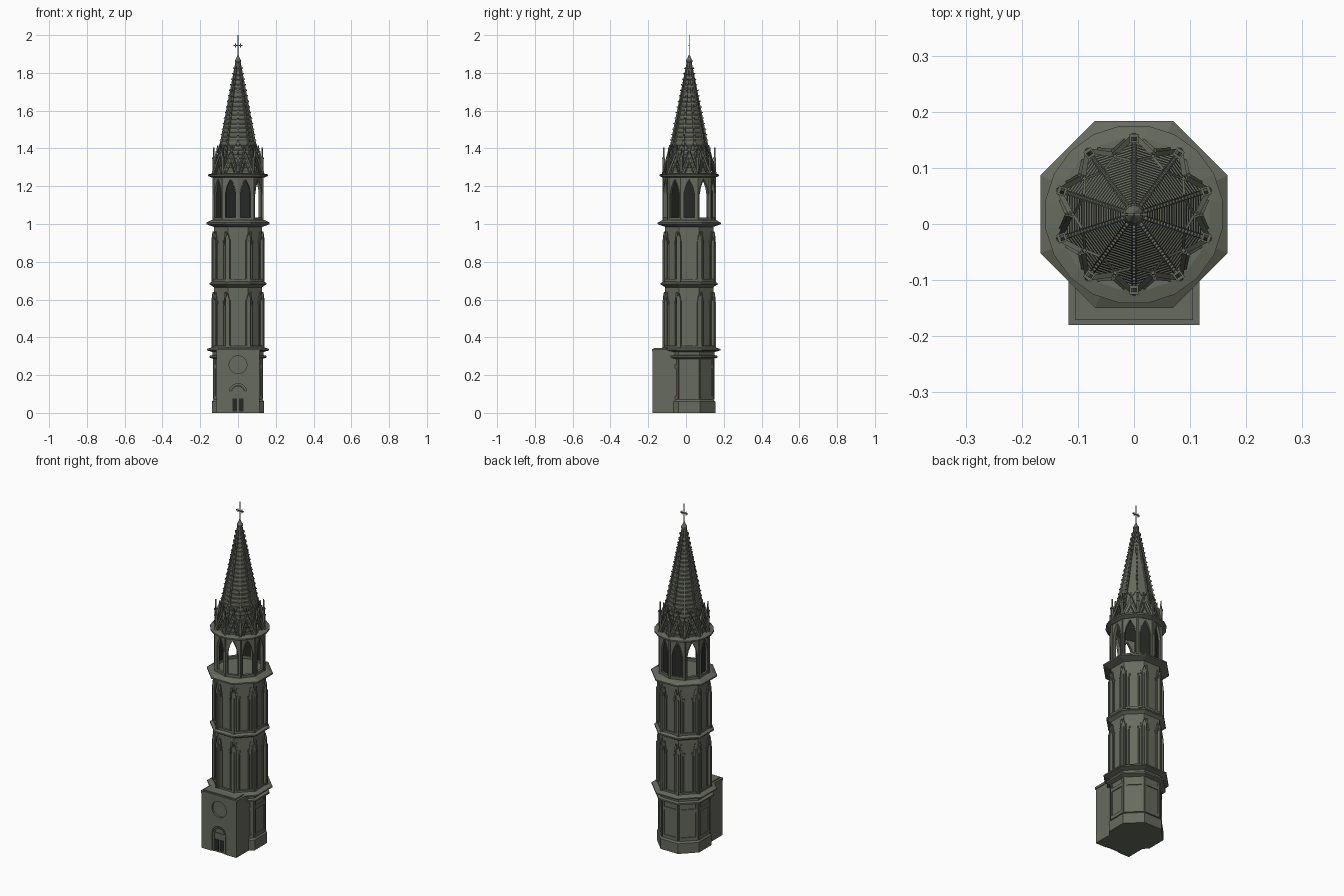
import bpy, bmesh, math
from mathutils import Vector

cube = bpy.data.objects.get("Cube")
if cube:
    bpy.data.objects.remove(cube, do_unlink=True)


def material(name, rgb):
    m = bpy.data.materials.new(name)
    m.use_nodes = True
    m.diffuse_color = (*rgb, 1)
    m.node_tree.nodes["Principled BSDF"].inputs["Base Color"].default_value = (*rgb, 1)
    return m


stone = material("grey_stone", (0.135, 0.145, 0.112))
dark = material("dark_opening", (0.02, 0.022, 0.019))
CY = 0.017                      # tower axis
OCT = [45 * k for k in range(8)]
DEC = [36 * k for k in range(10)]


def finish(name, bm, mat=stone):
    bmesh.ops.recalc_face_normals(bm, faces=bm.faces)
    mesh = bpy.data.meshes.new(name)
    bm.to_mesh(mesh)
    bm.free()
    mesh.materials.append(mat)
    ob = bpy.data.objects.new(name, mesh)
    bpy.context.collection.objects.link(ob)
    return ob


def at(a, r, u, z):
    """Point at radius r on a side facing angle a, shifted sideways by u."""
    c, s = math.cos(math.radians(a)), math.sin(math.radians(a))
    return Vector((r * c - u * s, CY + r * s + u * c, z))


def loft(bm, n, rings):
    """Closed n-sided solid from (apothem, z) rings, flat side towards +x."""
    k = 1 / math.cos(math.pi / n)
    loops = [[bm.verts.new(at(360 * (i + 0.5) / n, r * k, 0, z)) for i in range(n)]
             for r, z in rings]
    for lo, hi in zip(loops, loops[1:]):
        for i in range(n):
            j = (i + 1) % n
            bm.faces.new((lo[i], lo[j], hi[j], hi[i]))
    bm.faces.new(loops[0][::-1])
    bm.faces.new(loops[-1])


def plate(bm, a, r, outline, depth):
    """Upright plate from a (u, z) outline, outer face at r."""
    out = [bm.verts.new(at(a, r, u, z)) for u, z in outline]
    inn = [bm.verts.new(at(a, r - depth, u, z)) for u, z in outline]
    bm.faces.new(out)
    bm.faces.new(inn[::-1])
    n = len(out)
    for i in range(n):
        j = (i + 1) % n
        bm.faces.new((out[j], out[i], inn[i], inn[j]))


def rect(u0, u1, z0, z1):
    return [(u0, z0), (u0, z1), (u1, z1), (u1, z0)]


def bar(bm, p, q, w):
    """Square bar between two points."""
    d = (q - p).normalized()
    side = d.cross(Vector((0, 0, 1)))
    side = side.normalized() if side.length > 0.01 else Vector((1, 0, 0))
    up = side.cross(d)
    ends = [[bm.verts.new(e + side * x * w / 2 + up * y * w / 2)
             for x, y in ((-1, -1), (1, -1), (1, 1), (-1, 1))] for e in (p, q)]
    bm.faces.new(ends[0])
    bm.faces.new(ends[1])
    for i in range(4):
        j = (i + 1) % 4
        bm.faces.new((ends[0][i], ends[0][j], ends[1][j], ends[1][i]))


def arch(w, spring, top, pointed=True, n=8):
    """Arch curve from right to left, half width w."""
    pts = []
    for i in range(2 * n + 1):
        t = i / n - 1
        h = (1 - abs(t)) ** 0.6 if pointed else math.cos(t * math.pi / 2)
        x = -t * w if pointed else -math.sin(t * math.pi / 2) * w
        pts.append((x, spring + (top - spring) * h))
    return pts


def holed(w, z0, z1, base, curve):
    """Wall outline with an arched opening cut from its lower edge."""
    return ([(-w, z0), (-w, z1), (w, z1), (w, z0), (curve[0][0], base)]
            + curve + [(curve[-1][0], base)])


# Octagonal base with plinth and string courses
bm = bmesh.new()
loft(bm, 8, [(0.138, 0), (0.138, 0.06), (0.128, 0.07), (0.128, 0.285), (0.15, 0.293),
             (0.15, 0.302), (0.134, 0.306), (0.134, 0.322), (0.165, 0.331),
             (0.165, 0.338), (0.13, 0.35)])
for a in OCT:
    for u in (-0.05, 0.04):
        plate(bm, a, 0.133, rect(u, u + 0.01, 0.07, 0.285), 0.01)
    for z in (0.07, 0.235):
        plate(bm, a, 0.133, rect(-0.045, 0.045, z, z + 0.02), 0.01)
finish("tower_base", bm)

# Entrance block: core, front wall with door and round window, roof slab
bm = bmesh.new()
F, BACK = CY + 0.177, -90
plate(bm, BACK, F - 0.012, rect(-0.113, 0.113, 0, 0.325), 0.13)
plate(bm, BACK, F, holed(0.113, 0, 0.2, 0, arch(0.045, 0.11, 0.155, False)), 0.013)
plate(bm, BACK, F, holed(0.113, 0.255, 0.325, 0.255, arch(0.047, 0.255, 0.302, False)), 0.013)
lower = [(u, z) for u, z in arch(0.047, 0.255, 0.208, False)]
plate(bm, BACK, F, [(-0.113, 0.255), (-0.113, 0.2), (0.113, 0.2), (0.113, 0.255)] + lower, 0.013)
plate(bm, BACK, F - 0.005, holed(0.046, 0, 0.112, 0, arch(0.034, 0.07, 0.1, False))[:4], 0.004)
plate(bm, BACK, F + 0.003, rect(-0.117, 0.117, 0.325, 0.338), 0.13)
plate(bm, BACK, F - 0.006, rect(-0.105, 0.105, 0.33, 0.344), 0.11)
finish("entrance_block", bm)

# Door arch moulding and dark door leaves
bm = bmesh.new()
curve = [(0.037, 0.0)] + arch(0.037, 0.105, 0.143, False) + [(-0.037, 0.0)]
for p, q in zip(curve, curve[1:]):
    bar(bm, at(BACK, F - 0.006, *p), at(BACK, F - 0.006, *q), 0.007)
finish("door_moulding", bm)
bm = bmesh.new()
for u in (-0.029, 0.004):
    plate(bm, BACK, F - 0.003, rect(u, u + 0.025, 0.008, 0.075), 0.004)
finish("door_leaves", bm, dark)

# Two shaft storeys with corner buttresses, lancet tracery and cornices
for name, z0, z1, lip in (("lower_shaft", 0.34, 0.665, 0.151), ("upper_shaft", 0.69, 0.985, 0.167)):
    bm = bmesh.new()
    loft(bm, 8, [(0.128, z0 - 0.01), (0.128, z1), (lip - 0.01, z1 + 0.01), (lip, z1 + 0.014),
                 (lip, z1 + 0.022), (lip - 0.025, z1 + 0.036)])
    top = z1 - 0.03
    for a in OCT:
        v = a + 22.5
        plate(bm, v, 0.147, [(-0.012, z0), (-0.012, top - 0.04), (0, top),
                             (0.012, top - 0.04), (0.012, z0)], 0.02)
        bar(bm, at(v, 0.149, 0, z0), at(v, 0.149, 0, top - 0.05), 0.006)
        for s in (-1, 1):
            mid = s * 0.038
            for u in (mid - 0.011, mid + 0.011):
                bar(bm, at(a, 0.13, u, z0), at(a, 0.13, u, top - 0.06), 0.006)
                bar(bm, at(a, 0.131, u, top - 0.065), at(a, 0.131, mid, top + 0.005), 0.007)
            bar(bm, at(a, 0.129, s * 0.022, top - 0.055), at(a, 0.129, s * 0.022, top - 0.045), 0.006)
        bar(bm, at(a, 0.131, -0.05, z0 + 0.012), at(a, 0.131, 0.05, z0 + 0.012), 0.012)
    finish(name, bm)

# Ten-sided open belfry
bm = bmesh.new()
for a in DEC:
    opening = arch(0.028, 1.16, 1.237)
    plate(bm, a, 0.131, holed(0.0425, 1.0, 1.255, 1.035, opening), 0.016)
    plate(bm, a, 0.131, rect(-0.04, 0.04, 1.0, 1.035), 0.016)
    bar(bm, at(a + 18, 0.136, 0, 1.02), at(a + 18, 0.136, 0, 1.25), 0.01)
    frame = [(0.03, 1.035)] + arch(0.03, 1.16, 1.24, n=4) + [(-0.03, 1.035)]
    for p, q in zip(frame, frame[1:]):
        bar(bm, at(a, 0.131, *p), at(a, 0.131, *q), 0.005)
finish("belfry", bm)
bm = bmesh.new()
for a in (72, 108, 180, 216):
    plate(bm, a, 0.12, rect(-0.037, 0.037, 1.03, 1.25), 0.004)
finish("belfry_screens", bm, dark)

# Belfry cornice
bm = bmesh.new()
loft(bm, 20, [(0.137, 1.245), (0.158, 1.254), (0.158, 1.262), (0.135, 1.268)])
finish("belfry_cornice", bm)

# Stepped spire body
BOT, TIP = 1.265, 1.865


def radius(z):
    return 0.008 + 0.112 * (TIP - z) / (TIP - BOT)


bm = bmesh.new()
rings, STEPS = [], 26
for i in range(STEPS):
    z = BOT + (TIP - BOT) * i / STEPS
    h = (TIP - BOT) / STEPS
    rings += [(radius(z), z), (radius(z + h * 0.4), z + h * 0.4), (radius(z + h) - 0.003, z + h * 0.5)]
loft(bm, 10, rings + [(0.006, TIP)])
finish("spire", bm)

# Spire ribs with crockets
bm = bmesh.new()
for a in DEC:
    v = a + 18
    bar(bm, at(v, 0.127, 0, BOT), at(v, 0.007, 0, TIP), 0.009)
    for i in range(1, 20):
        z = BOT + (TIP - BOT) * i / 20.5
        r = radius(z) * 1.05
        bar(bm, at(v, r - 0.002, 0, z), at(v, r + 0.009, 0, z + 0.005), 0.006)
finish("spire_ribs", bm)

# Gables over each belfry side
bm = bmesh.new()
for a in DEC:
    for s in (-1, 1):
        bar(bm, at(a, 0.133, s * 0.042, 1.265), at(a, 0.112, 0, 1.385), 0.009)
        bar(bm, at(a, 0.13, s * 0.024, 1.265), at(a, 0.12, 0, 1.325), 0.006)
        bar(bm, at(a, 0.108, 0, 1.385), at(a, 0.092, s * 0.026, 1.43), 0.005)
    bar(bm, at(a, 0.113, 0, 1.32), at(a, 0.109, 0, 1.415), 0.006)
finish("spire_gables", bm)

# Corner pinnacles
bm = bmesh.new()
for a in DEC:
    v = a + 18
    plate(bm, v, 0.141, rect(-0.006, 0.006, 1.26, 1.345), 0.012)
    plate(bm, v, 0.143, rect(-0.008, 0.008, 1.345, 1.352), 0.016)
    plate(bm, v, 0.138, [(-0.005, 1.35), (0, 1.405), (0.005, 1.35)], 0.007)
finish("corner_pinnacles", bm)

# Finial and cross
bm = bmesh.new()
loft(bm, 10, [(0.008, 1.85), (0.016, 1.858), (0.016, 1.866), (0.008, 1.88), (0.003, 1.895)])
bar(bm, at(0, 0, 0, 1.88), at(0, 0, 0, 2.0), 0.004)
bar(bm, at(0, -0.024, 0, 1.945), at(0, 0.024, 0, 1.945), 0.005)
for s in (-1, 1):
    bar(bm, at(0, s * 0.013, 0, 1.935), at(0, s * 0.013, 0, 1.955), 0.004)
finish("finial_cross", bm)
